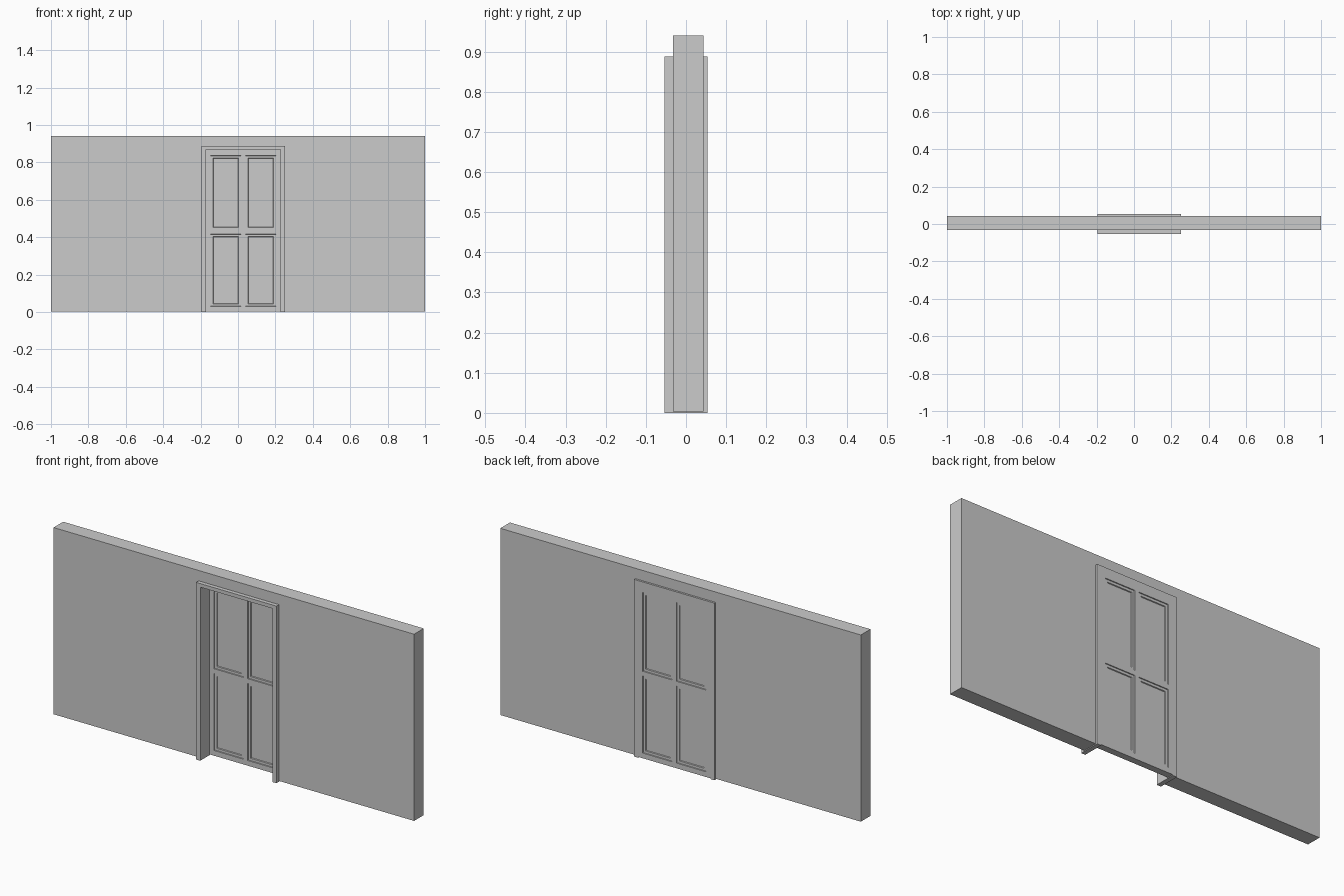
import bpy, bmesh

if "Cube" in bpy.data.objects:
    bpy.data.objects.remove(bpy.data.objects["Cube"])


def new_object(name, bm):
    bmesh.ops.recalc_face_normals(bm, faces=bm.faces[:])
    mesh = bpy.data.meshes.new(name)
    bm.to_mesh(mesh)
    bm.free()
    ob = bpy.data.objects.new(name, mesh)
    bpy.context.collection.objects.link(ob)
    return ob


def arch(name, x0, x1, top, ix0, ix1, itop, base, y0, y1):
    """Upside-down U outline extruded through the wall thickness."""
    pts = [(x0, base), (x0, top), (x1, top), (x1, base),
           (ix1, base), (ix1, itop), (ix0, itop), (ix0, base)]
    bm = bmesh.new()
    face = bm.faces.new([bm.verts.new((x, y0, z)) for x, z in pts])
    ext = bmesh.ops.extrude_face_region(bm, geom=[face])
    moved = [g for g in ext["geom"] if isinstance(g, bmesh.types.BMVert)]
    bmesh.ops.translate(bm, verts=moved, vec=(0, y1 - y0, 0))
    return new_object(name, bm)


# Opening limits shared by the wall, frame and door
FX0, FX1, FTOP = -0.195, 0.25, 0.888
DX0, DX1, DTOP = -0.172, 0.228, 0.87
Y_BACK = 0.053

# Wall with doorway
arch("wall", -1, 1, 0.94, FX0, FX1, FTOP, 0.004, -0.033, 0.043)

# Door frame, standing proud of both wall faces
arch("door_frame", FX0, FX1, FTOP, DX0, DX1, DTOP, 0, -Y_BACK, Y_BACK)

# Door leaf: slab cut into a grid, its four cells inset on both faces
xs = [DX0, -0.147, 0.016, 0.04, 0.203, DX1]
zs = [0.004, 0.03, 0.416, 0.44, 0.836, DTOP]
bm = bmesh.new()
panels = []
sheet = {}
for j, z in enumerate(zs):
    for i, x in enumerate(xs):
        sheet[i, j] = bm.verts.new((x, 0.02, z))
for j in range(5):
    for i in range(5):
        bm.faces.new([sheet[i, j], sheet[i + 1, j],
                      sheet[i + 1, j + 1], sheet[i, j + 1]])
ext = bmesh.ops.extrude_face_region(bm, geom=bm.faces[:], use_keep_orig=True)
moved = [g for g in ext["geom"] if isinstance(g, bmesh.types.BMVert)]
bmesh.ops.translate(bm, verts=moved, vec=(0, Y_BACK - 0.02, 0))
bmesh.ops.recalc_face_normals(bm, faces=bm.faces[:])
for f in bm.faces:
    c = f.calc_center_median()
    in_x = xs[1] < c.x < xs[2] or xs[3] < c.x < xs[4]
    in_z = zs[1] < c.z < zs[2] or zs[3] < c.z < zs[4]
    if abs(f.normal.y) > 0.9 and in_x and in_z:
        panels.append(f)
# Moulding: step down, sloped border, then the sunk flat field
for thickness, depth in ((0.001, -0.004), (0.012, 0.0), (0.002, -0.004)):
    bmesh.ops.inset_individual(bm, faces=panels, thickness=thickness,
                               depth=depth, use_even_offset=True)
new_object("door_leaf", bm)
